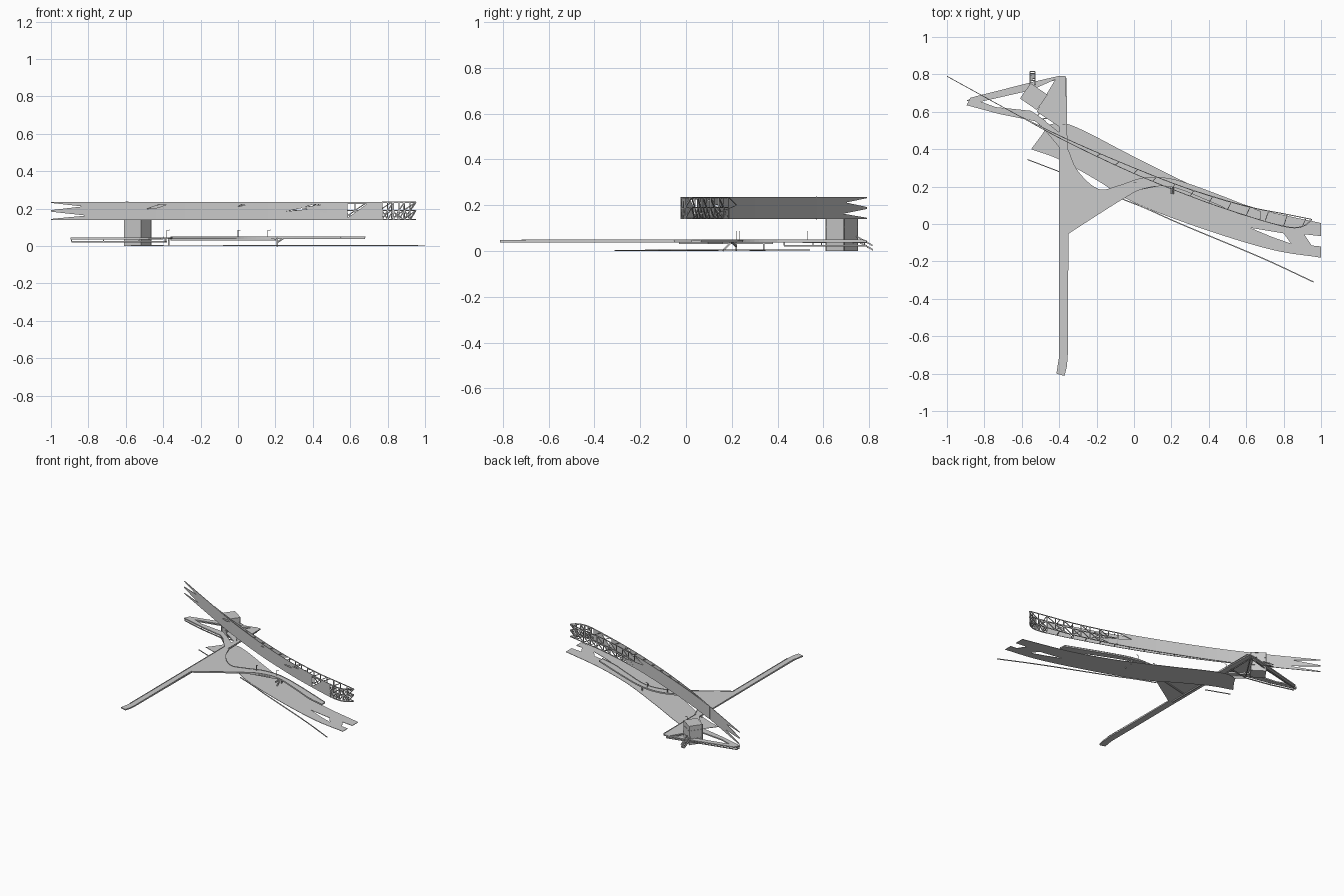
import bpy, bmesh
from mathutils import Vector

if "Cube" in bpy.data.objects:
    bpy.data.objects.remove(bpy.data.objects["Cube"])


def make_object(name, bm):
    bmesh.ops.recalc_face_normals(bm, faces=bm.faces)
    me = bpy.data.meshes.new(name)
    bm.to_mesh(me)
    bm.free()
    ob = bpy.data.objects.new(name, me)
    bpy.context.collection.objects.link(ob)
    return ob


def smooth(pts, n=6):
    """Catmull-Rom points through a short path."""
    p = [Vector(a) for a in pts]
    p = [2 * p[0] - p[1]] + p + [2 * p[-1] - p[-2]]
    out = []
    for i in range(1, len(p) - 2):
        a, b, c, d = p[i - 1:i + 3]
        for k in range(n):
            t = k / n
            out.append(0.5 * (2 * b + (c - a) * t + (2 * a - 5 * b + 4 * c - d) * t ** 2
                              + (3 * b - a - 3 * c + d) * t ** 3))
    return out + [p[-2]]


def filled(loops, z=0):
    """Flat filled outline; later loops are holes."""
    bm = bmesh.new()
    for lp in loops:
        vs = [bm.verts.new((p[0], p[1], z)) for p in lp]
        for i, v in enumerate(vs):
            bm.edges.new((v, vs[(i + 1) % len(vs)]))
    bmesh.ops.triangle_fill(bm, use_beauty=True, edges=bm.edges[:], normal=(0, 0, 1))
    return bm


def plate(name, loops, z0, z1):
    bm = filled(loops, z0)
    ret = bmesh.ops.extrude_face_region(bm, geom=bm.faces[:], use_keep_orig=True)
    vs = [g for g in ret['geom'] if isinstance(g, bmesh.types.BMVert)]
    bmesh.ops.translate(bm, verts=vs, vec=(0, 0, z1 - z0))
    return make_object(name, bm)


def band(pts, w):
    """Outline of a constant width strip along a path."""
    p = [Vector(a[:2]) for a in pts]
    l, r = [], []
    for i, a in enumerate(p):
        d = (p[min(i + 1, len(p) - 1)] - p[max(i - 1, 0)]).normalized()
        n = Vector((-d.y, d.x)) * w / 2
        l.append(a + n)
        r.append(a - n)
    return l + r[::-1]


def beams(name, pairs, t):
    """Square bars between pairs of points."""
    bm = bmesh.new()
    for a, b in pairs:
        a, b = Vector(a), Vector(b)
        d = b - a
        m = d.to_track_quat('Z', 'Y').to_matrix().to_4x4()
        m.translation = (a + b) / 2
        vs = bmesh.ops.create_cube(bm, size=1)['verts']
        bmesh.ops.scale(bm, verts=vs, vec=(t, t, d.length))
        bmesh.ops.transform(bm, verts=vs, matrix=m)
    return make_object(name, bm)


# Ground road, forked at its right end
north = smooth([(-.46, .53), (-.38, .54), (-.26, .495), (0, .36), (.35, .19), (.67, .08), (1, .005)])
south = smooth([(-.55, .4), (-.4, .345), (-.2, .235), (0, .115), (.35, -.02), (.73, -.136), (1, -.18)])
fork = [(1, -.12), (.945, -.115), (.91, -.06), (.9, -.11), (.82, -.1), (.93, -.045), (1, -.065)]
fork = [(1, -.12), (.95, -.115), (.91, -.055), (1, -.065)]
road_hole = [(.62, -.02), (.8, -.05), (.84, -.105), (.74, -.07)]
plate("ground_road", [south + fork + north[::-1] + [(-.49, .48)], road_hole], .003, .006)

# Thin curb lines beside the road
plate("long_curb", [band(smooth([(-.08, .14), (.06, .085), (.25, 0), (.68, -.18), (.96, -.31)]), .006)], 0, .005)
plate("short_curb", [band([(-.57, .345), (-.4, .28)], .005)], 0, .005)

# Raised walkway: long spine, curved junction and right branch in one deck
junction_top = smooth([(-.355, .4), (-.3, .28), (-.19, .185), (-.08, .205), (.05, .245),
                       (.2, .24), (.4, .175), (.68, .065)])
junction_low = smooth([(.68, .025), (.55, .06), (.4, .125), (.2, .2), (.05, .19), (-.06, .135),
                       (-.25, .015), (-.35, -.05)])
spine = [(-.355, -.7), (-.358, -.76), (-.372, -.812), (-.415, -.8), (-.402, -.72), (-.4, .41), (-.5, .53),
         (-.5, .57), (-.4, .49), (-.4, .52), (-.52, .6), (-.5, .64), (-.41, .79), (-.365, .79)]
deck_loop = junction_top + junction_low + spine
plate("walkway_deck", [deck_loop], .038, .047)

# Left wing: two bands meeting at a tip, with a lower frame
wing_low = [(-.895, .635), (-.72, .588), (-.53, .55), (-.48, .51), (-.47, .55), (-.55, .605), (-.74, .625), (-.875, .675)]
wing_high = [(-.88, .64), (-.55, .715), (-.4, .782), (-.4, .792), (-.56, .755), (-.875, .675)]
plate("wing_south_band", [wing_low], .036, .045)
plate("wing_north_band", [wing_high], .036, .0445)
low = [(-.89, .64, .023), (-.72, .592, .023), (-.53, .555, .023), (-.39, .43, .023), (-.385, .78, .023), (-.89, .66, .023)]
pairs = [(low[i], low[i + 1]) for i in range(5)]
pairs += [(p, (p[0], p[1], .04)) for p in low]
pairs += [((-.53, .555, .023), (-.385, .78, .023)), ((-.38, .58, .023), (-.53, .555, .023))]
beams("wing_lower_frame", pairs, .006)

# Low edge trims along the deck
rail = lambda pts, z: [((*a[:2], z), (*b[:2], z)) for a, b in zip(pts, pts[1:])]
beams("deck_edge_trim", rail(junction_top, .048) + rail(junction_low, .048)
      + rail([(-.4, .4), (-.4, -.72)], .048) + rail([(-.355, -.05), (-.355, -.7)], .048)
      + rail([(-.36, .4), (-.36, .78)], .048), .004)

# Junction under-beams and columns
beams("under_beams", [((-.36, .1, .034), (-.1, .16, .034)), ((-.1, .16, .034), (.2, .22, .034)),
                      ((-.37, -.03, .034), (-.37, .38, .034)), ((.2, .22, .034), (.2, .16, .034))], .008)
beams("deck_columns", [((.21, .22, 0), (.21, .22, .04)), ((.21, .22, .02), (.24, .2, .04)),
                       ((.21, .16, 0), (.21, .2, .04)), ((-.37, .34, 0), (-.37, .34, .04))], .007)

# Service tower: rotated box with panel grooves as raised strips
corner = [(-.607, .672), (-.52, .612), (-.465, .69), (-.552, .75)]
plate("tower_block", [corner], 0, .143)
ring = corner + corner[:1]
beams("tower_bands", [s for z in (.045, .105, .141) for s in rail(ring, z)]
      + [((*c, 0), (*c, .143)) for c in corner], .004)

# Stair down from the wing
steps = []
for i in range(8):
    t = i / 7
    steps.append(((-.557, .745 + .07 * t, .044 - .038 * t), (-.53, .75 + .065 * t, .044 - .038 * t)))
sides = [((x, .745, .046), (x, .815, .006)) for x in (-.557, -.53)]
beams("stair_flight", steps + sides + [(Vector(a) + Vector((0, 0, .018)), Vector(b) + Vector((0, 0, .018))) for a, b in sides], .006)

# Lamp posts with short arms
lamps = []
for x, y in ((0, .22), (.16, .235), (-.38, .53)):
    lamps += [((x, y, .045), (x, y, .085)), ((x, y, .084), (x + .014, y, .086))]
beams("lamp_posts", lamps, .003)

# Long curved ribbon wall
front_path = smooth([(-1, .79), (-.6, .57), (-.35, .435), (0, .27), (.35, .13), (.6, .045), (.75, 0), (.85, -.02), (.91, -.01), (.95, .022)])
back_path = smooth([(-.6, .572), (-.35, .45), (0, .3), (.3, .185), (.6, .095), (.8, .055), (.95, .025)])


def on_path(path, x):
    for a, b in zip(path, path[1:]):
        if x <= b.x:
            break
    return a.y + (b.y - a.y) * (x - a.x) / (b.x - a.x)


def ribbon(name, loops, path):
    """Flat x-z outline, sliced and bent along a plan path."""
    bm = filled(loops)
    for i in range(1, 50):
        bmesh.ops.bisect_plane(bm, geom=bm.verts[:] + bm.edges[:] + bm.faces[:],
                               plane_co=(-1 + i * .04, 0, 0), plane_no=(1, 0, 0))
    for v in bm.verts:
        x, z, _ = v.co
        v.co = (x, on_path(path, x), z)
    ob = make_object(name, bm)
    mod = ob.modifiers.new("thickness", 'SOLIDIFY')
    mod.thickness = .004
    mod.offset = 0


fingers = [(-1, .145), (-.81, .163), (-1, .184), (-1, .192), (-.83, .212), (-1, .231), (-1, .236)]
openings = [[(-.49, .198), (-.43, .205), (-.38, .222), (-.42, .222)],
            [(0, .212), (.05, .22), (.02, .222)],
            [(.26, .186), (.37, .197), (.34, .203)],
            [(.36, .21), (.45, .222), (.4, .224)],
            [(.585, .15), (.655, .2), (.69, .226), (.585, .226)]]
ribbon("ribbon_front_wall", [[(-1, .14)] + fingers + [(.77, .236), (.77, .14)]] + openings, front_path)
ribbon("ribbon_back_wall", [[(-.6, .14), (-.6, .236), (.3, .236), (.2, .2), (.45, .165), (.35, .14)]], back_path)


# Open truss at the curved right end and along the back
def truss(path, x0, x1, n):
    xs = [x0 + (x1 - x0) * i / n for i in range(n + 1)]
    P = lambda i, z: (xs[i], on_path(path, xs[i]), z)
    out = []
    for i in range(n):
        out += [(P(i, z), P(i + 1, z)) for z in (.142, .19, .234)]
        zs = (.142, .19, .234) if i % 2 else (.19, .142, .19)
        out += [(P(i, zs[0]), P(i + 1, zs[1])), (P(i, zs[1]), P(i + 1, zs[2])),
                (P(i, .142), P(i, .234))]
    return out


beams("front_end_truss", truss(front_path, .77, .95, 6), .006)
beams("back_truss", truss(back_path, .3, .95, 10), .005)

# Cross ties between the two ribbon faces
ties = [((x, on_path(front_path, x), z), (x + .02, on_path(back_path, x + .02), z))
        for x in [-.2 + .1 * i for i in range(12)] for z in (.144, .232)]
beams("ribbon_cross_ties", ties, .004)
